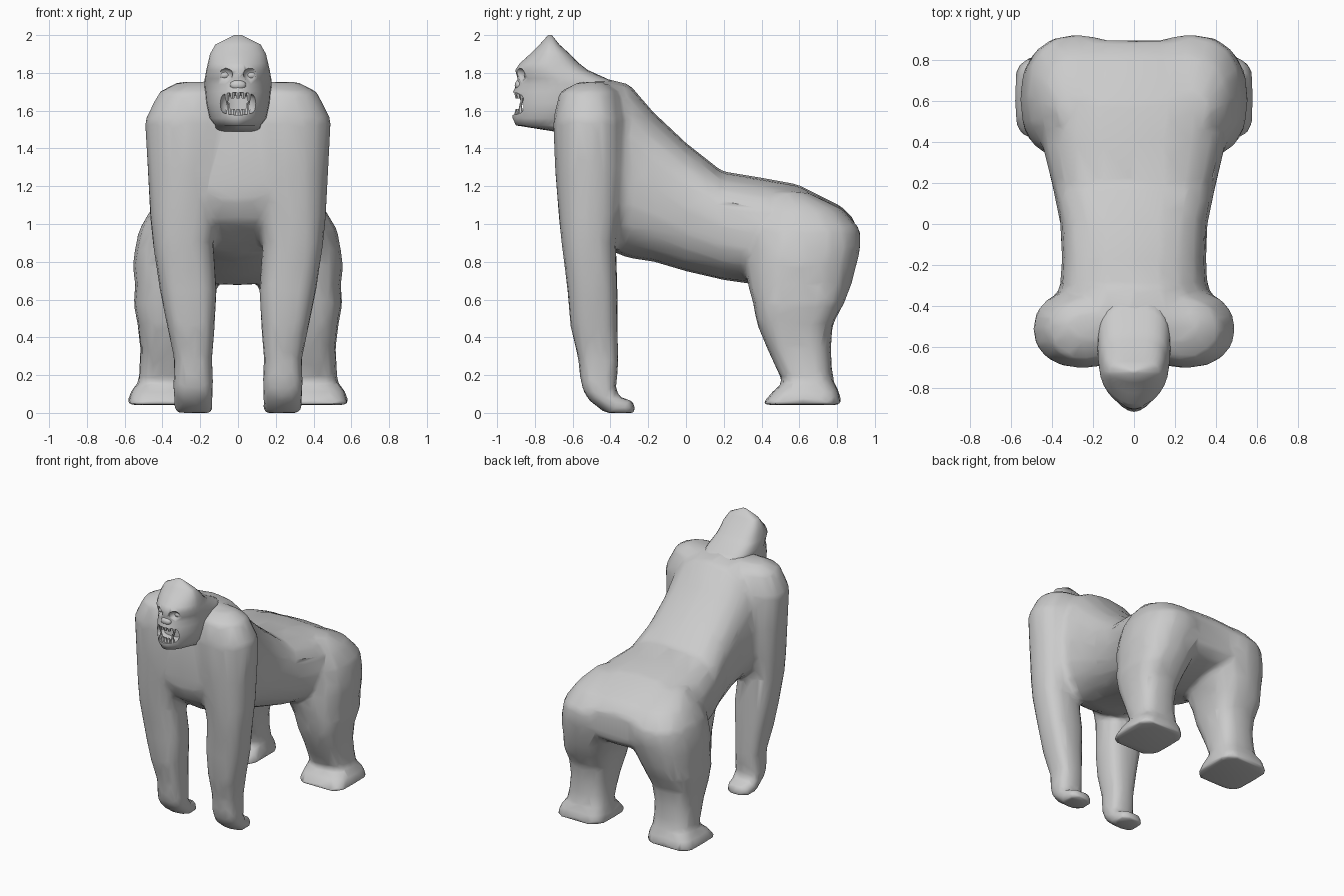
import bpy, bmesh, math
from mathutils import Matrix

if "Cube" in bpy.data.objects:
    bpy.data.objects.remove(bpy.data.objects["Cube"])


def loft(bm, rings, axis='z', n=16, p=(2.5, 2.5), side=1):
    """Skin superellipse rings (t, a0, a1, b0, b1[, p]) along an axis; a is x.
    p holds the exponents of the low-b and high-b halves."""
    loops = []
    for t, a0, a1, b0, b1, *own in rings:
        loop = []
        for i in range(n):
            ang = 2 * math.pi * i / n
            c, s = math.cos(ang), math.sin(ang)
            e = own[0] if own else p[0] if s < -1e-6 else p[1]
            a = (a0 + a1) / 2 + (a1 - a0) / 2 * math.copysign(abs(c) ** (2 / e), c)
            b = (b0 + b1) / 2 + (b1 - b0) / 2 * math.copysign(abs(s) ** (2 / e), s)
            loop.append(bm.verts.new((side * a, b, t) if axis == 'z' else (side * a, t, b)))
        loops.append(loop)
    for lo, hi in zip(loops, loops[1:]):
        for i in range(n):
            j = (i + 1) % n
            bm.faces.new((lo[i], lo[j], hi[j], hi[i]))
    bm.faces.new(loops[0])
    bm.faces.new(loops[-1])


def finish(bm, name, smooth=True):
    bmesh.ops.recalc_face_normals(bm, faces=bm.faces)
    for f in bm.faces:
        f.smooth = smooth
    me = bpy.data.meshes.new(name)
    bm.to_mesh(me)
    bm.free()
    ob = bpy.data.objects.new(name, me)
    bpy.context.collection.objects.link(ob)
    return ob


# Torso: (y, half width, bottom, top)
bm = bmesh.new()
torso = [(-.675, .2, 1.12, 1.54), (-.62, .28, 1.01, 1.64), (-.48, .34, .90, 1.785),
         (-.36, .385, .84, 1.755), (-.3, .36, .82, 1.74), (-.17, .352, .80, 1.59),
         (0, .36, .75, 1.43), (.19, .40, .705, 1.28), (.4, .45, .675, 1.245),
         (.59, .45, .69, 1.21), (.82, .38, .74, 1.095), (.895, .30, .80, 1.02)]
loft(bm, [(y, -w, w, b, t) for y, w, b, t in torso], 'y', 20, (2.6, 2.5))

# Arms with curled hands, and legs with feet: (z, x0, x1, y0, y1, squareness)
arm = [(1.752, .08, .32, -.57, -.43, 2), (1.70, .04, .42, -.67, -.36, 2.1),
       (1.55, .0, .495, -.705, -.32, 2.2), (1.3, .04, .48, -.695, -.32, 2.3),
       (1.05, .10, .467, -.675, -.345, 2.4), (.9, .13, .452, -.66, -.37, 2.5),
       (.65, .112, .415, -.628, -.362), (.46, .122, .376, -.613, -.362),
       (.28, .137, .338, -.57, -.357), (.2, .132, .342, -.563, -.362),
       (.13, .132, .343, -.551, -.372), (.08, .132, .341, -.523, -.35),
       (.065, .132, .339, -.513, -.275), (.0, .132, .336, -.43, -.267)]
leg = [(1.17, .1, .37, .45, .64, 2.2), (1.08, .03, .46, .37, .83, 2.3),
       (.97, .01, .525, .33, .925, 2.4), (.87, .015, .545, .315, .925, 2.4),
       (.78, .045, .558, .315, .903, 2.4), (.68, .10, .545, .325, .878, 2.5),
       (.58, .15, .553, .355, .838), (.47, .18, .533, .375, .778),
       (.35, .205, .518, .425, .768), (.25, .21, .522, .47, .771),
       (.16, .205, .528, .515, .783), (.12, .195, .565, .465, .808, 3.6),
       (.042, .18, .593, .397, .828, 3.8)]
for s in (1, -1):
    loft(bm, arm, 'z', 16, (2.8, 2.8), s)
    loft(bm, leg, 'z', 16, (2.8, 2.8), s)
body = finish(bm, "body")

# Fuse torso and limbs into one low-poly skin
m = body.modifiers.new("fuse", 'REMESH')
m.mode = 'VOXEL'
m.voxel_size = .016
m.use_smooth_shade = True
m = body.modifiers.new("soften", 'SMOOTH')
m.factor, m.iterations = .5, 16
m = body.modifiers.new("reduce", 'DECIMATE')
m.ratio = .045

# Head: (z, half width, front, back), wedge-shaped in front, square behind
bm = bmesh.new()
head = [(1.49, .12, -.70, -.5), (1.522, .12, -.90, -.5), (1.56, .15, -.918, -.45),
        (1.64, .168, -.92, -.4), (1.70, .174, -.915, -.36), (1.74, .178, -.895, -.36),
        (1.77, .176, -.892, -.42), (1.815, .168, -.904, -.52), (1.85, .16, -.88, -.565),
        (1.90, .148, -.825, -.615), (1.95, .12, -.775, -.67), (2.0, .02, -.73, -.71)]
loft(bm, [(z, -w, w, f, b) for z, w, f, b in head], 'z', 28, (1.75, 3))
skull = finish(bm, "head")

# Cutters: mouth opening and eye sockets
bm = bmesh.new()
loft(bm, [(-1.0, -.1, .1, 1.575, 1.70), (-.87, -.098, .098, 1.578, 1.695),
          (-.81, -.075, .075, 1.59, 1.68)], 'y', 16, (3.2, 3.2))
for s in (1, -1):
    bmesh.ops.create_icosphere(bm, subdivisions=2, radius=1, matrix=Matrix.Translation(
        (s * .072, -.895, 1.79)) @ Matrix.Diagonal((.045, .05, .04, 1)))
cutter = finish(bm, "face_cutter")
cutter.hide_render = True
m = skull.modifiers.new("face", 'BOOLEAN')
m.operation, m.object, m.solver = 'DIFFERENCE', cutter, 'EXACT'
bpy.context.view_layer.objects.active = skull
skull.select_set(True)
bpy.ops.object.modifier_apply(modifier="face")
bpy.ops.object.shade_smooth_by_angle(angle=math.radians(70))
bpy.data.objects.remove(cutter)

# Eyes and broad nose
bm = bmesh.new()


def blob(x, y, z, rx, ry, rz):
    bmesh.ops.create_icosphere(bm, subdivisions=2, radius=1, matrix=Matrix.Translation(
        (x, y, z)) @ Matrix.Diagonal((rx, ry, rz, 1)))


for s in (1, -1):
    blob(s * .07, -.838, 1.788, .03, .02, .022)
blob(0, -.885, 1.735, .045, .022, .028)
finish(bm, "eyes_and_nose")

# Teeth: upper and lower rows with longer canines
bm = bmesh.new()
for up in (1, -1):
    for k in range(-2, 3):
        x = k * .029 * (1 if up > 0 else .85)
        canine = abs(k) == 2
        h = .07 if canine else .035
        z = 1.637 + up * (.063 - h / 2)
        rot = Matrix.Rotation(math.pi if up > 0 else 0, 4, 'X')
        bmesh.ops.create_cone(bm, cap_ends=True, segments=6, radius1=.017,
                              radius2=.003 if canine else .01, depth=h,
                              matrix=Matrix.Translation((x, -.893 + 7 * x * x, z)) @ rot)
finish(bm, "teeth", False)
